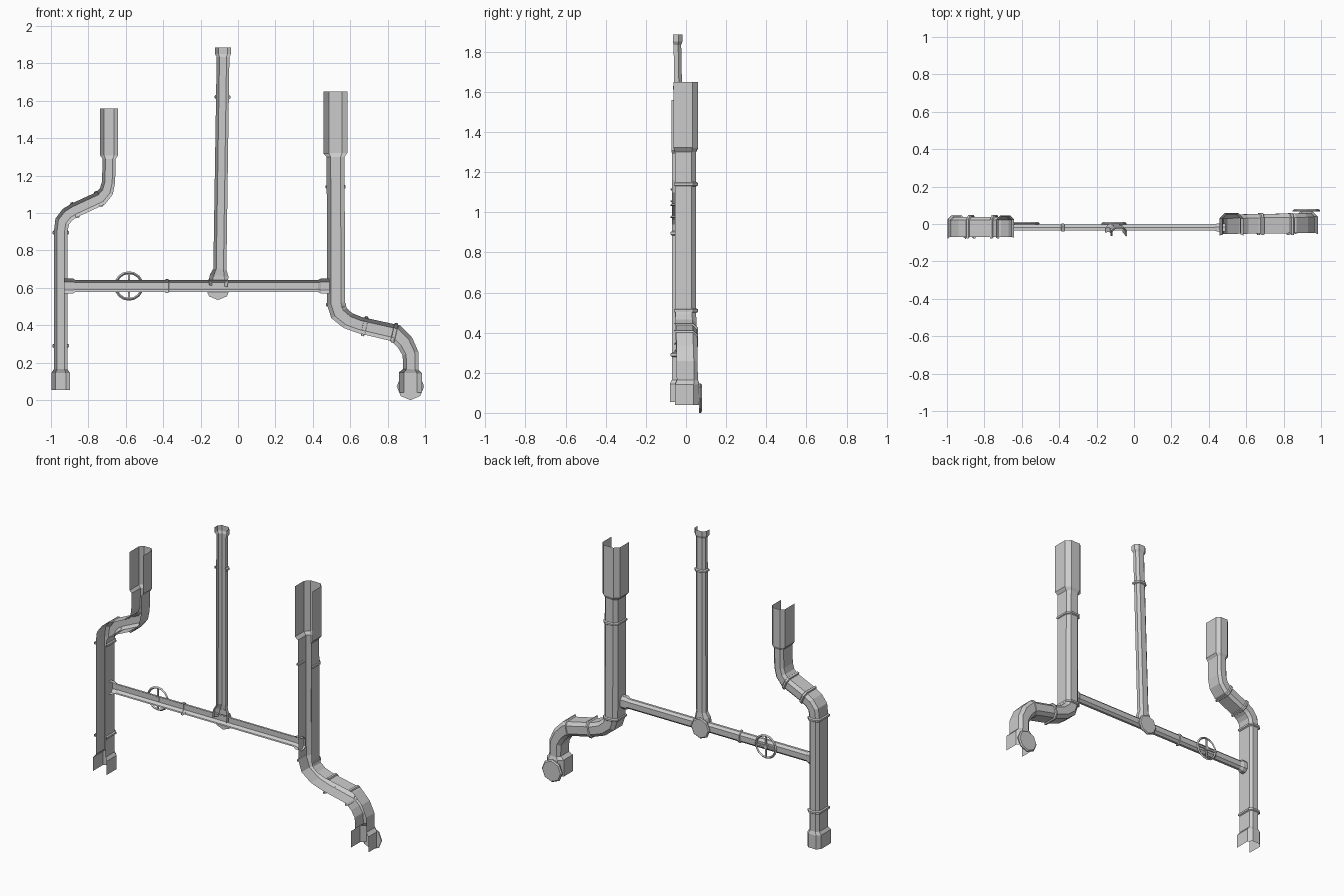
import bpy, bmesh, math
from mathutils import Vector

if "Cube" in bpy.data.objects:
    bpy.data.objects.remove(bpy.data.objects["Cube"])


def finish(name, bm):
    # outward side of every open channel faces +y
    bm.normal_update()
    me = bpy.data.meshes.new(name)
    bm.to_mesh(me)
    bm.free()
    ob = bpy.data.objects.new(name, me)
    bpy.context.collection.objects.link(ob)
    return ob


def channel(name, stations):
    """Open U-channel with chamfered back; station = (x, z, half_width, y_front, y_back)."""
    bm = bmesh.new()
    pts = [Vector((s[0], s[1])) for s in stations]
    rows = []
    for i, (x, z, w, yf, yb) in enumerate(stations):
        a = (pts[i] - pts[i - 1]).normalized() if i else (pts[1] - pts[0]).normalized()
        b = (pts[i + 1] - pts[i]).normalized() if i < len(pts) - 1 else a
        t = (a + b).normalized()
        n = Vector((-t.y, t.x)) / max(0.5, t.dot(a))
        c = min(0.45 * w, 0.5 * (yb - yf))
        prof = [(-w, yf), (-w, yb - c), (c - w, yb), (w - c, yb), (w, yb - c), (w, yf)]
        rows.append([bm.verts.new((x + n.x * u, y, z + n.y * u)) for u, y in prof])
    for r, q in zip(rows, rows[1:]):
        for k in range(5):
            bm.faces.new((r[k], r[k + 1], q[k + 1], q[k]))
    bm.normal_update()
    if sum(f.normal.y * f.calc_area() for f in bm.faces) < 0:
        bmesh.ops.reverse_faces(bm, faces=bm.faces)
    return finish(name, bm)


def ring(name, x, z, direction, w, yf, yb):
    """Raised band around a channel."""
    d = Vector(direction).normalized()
    channel(name, [(x + d.x * t, z + d.y * t, w + e, yf - e, yb + e)
                   for t, e in ((-.011, 0), (-.006, .008), (.006, .008), (.011, 0))])


def disc(name, x, z, r, y0, y1):
    """Octagonal end plate with a bevelled rim."""
    bm = bmesh.new()
    loops = []
    for rad, y in ((r, y0), (r, (y0 + y1) / 2), (r * .9, y1)):
        loops.append([bm.verts.new((x + rad * math.cos(k * math.pi / 4), y,
                                    z + rad * math.sin(k * math.pi / 4))) for k in range(8)])
    for a, b in zip(loops, loops[1:]):
        for k in range(8):
            bm.faces.new((a[k], a[k - 1], b[k - 1], b[k]))
    bm.faces.new(loops[-1])
    bm.faces.new(loops[0])
    bmesh.ops.recalc_face_normals(bm, faces=bm.faces)
    finish(name, bm)


# Left drain pipe: bottom collar, shaft, S-bend, top collar
channel("left_pipe", [
    (-.948, .055, .050, -.08, .046), (-.948, .145, .050, -.08, .046),
    (-.948, .165, .036, -.07, .038), (-.948, .900, .036, -.07, .038),
    (-.940, .955, .038, -.07, .038), (-.911, .992, .039, -.07, .038),
    (-.872, 1.016, .039, -.07, .038), (-.735, 1.079, .039, -.07, .038),
    (-.704, 1.116, .037, -.07, .038), (-.692, 1.165, .035, -.07, .038),
    (-.689, 1.290, .035, -.07, .038), (-.689, 1.308, .048, -.072, .046),
    (-.689, 1.560, .048, -.072, .046)])
for i, (x, z, d) in enumerate([(-.948, .29, (0, 1)), (-.948, .895, (0, 1)),
                               (-.872, 1.016, (.91, .41)), (-.745, 1.075, (.91, .41))]):
    ring(f"left_pipe_ring_{i + 1}", x, z, d, .037, -.069, .039)

# Right drain pipe: wide top collar, shaft, S-bend, bottom collar
channel("right_pipe", [
    (.521, 1.65, .064, -.062, .06), (.521, 1.32, .064, -.062, .06),
    (.522, 1.30, .048, -.056, .05), (.524, .516, .048, -.054, .05),
    (.540, .465, .047, -.053, .051), (.588, .425, .045, -.052, .052),
    (.652, .401, .044, -.051, .053), (.845, .357, .046, -.049, .056),
    (.893, .307, .046, -.048, .057), (.922, .249, .042, -.047, .058),
    (.924, .165, .041, -.046, .059), (.922, .145, .062, -.054, .066),
    (.922, .040, .062, -.054, .066)])
for i, (x, z, d) in enumerate([(.522, 1.14, (0, 1)), (.524, .51, (0, 1)),
                               (.677, .395, (.975, -.22)), (.836, .359, (.975, -.22))]):
    ring(f"right_pipe_ring_{i + 1}", x, z, d, .046, -.052, .052)
disc("right_pipe_plate", .922, .0735, .0735, .066, .08)

# Cross pipe with flared ends
channel("cross_pipe", [
    (-.93, .61, .041, -.040, .003), (-.885, .61, .041, -.040, .003),
    (-.868, .61, .032, -.034, -.004), (.428, .61, .032, -.034, -.004),
    (.445, .61, .041, -.040, .003), (.49, .61, .041, -.040, .003)])
ring("cross_pipe_ring", -.38, .61, (1, 0), .030, -.033, -.006)

# Thin riser, leaning slightly, with flared base and top collar
channel("riser_pipe", [
    (-.106, .61, .050, -.044, .002), (-.101, .665, .050, -.045, .002),
    (-.097, .70, .035, -.042, -.002), (-.080, 1.835, .034, -.062, -.024),
    (-.080, 1.85, .043, -.066, -.018), (-.080, 1.885, .043, -.066, -.018)])
ring("riser_ring", -.083, 1.62, (.015, 1), .034, -.058, -.020)
disc("riser_plate", -.107, .603, .068, -.002, .01)

# Valve wheel: rim, four spokes and hub
bm = bmesh.new()
C, SEG = Vector((-.583, .003, .61)), 16
prof = [(.064, 0), (.071, .007), (.079, 0), (.071, -.007)]
rim = [[bm.verts.new(C + Vector((r * math.cos(a), y, r * math.sin(a)))) for r, y in prof]
       for a in (2 * math.pi * k / SEG for k in range(SEG))]
for k in range(SEG):
    for j in range(4):
        bm.faces.new((rim[k - 1][j - 1], rim[k - 1][j], rim[k][j], rim[k][j - 1]))
bmesh.ops.recalc_face_normals(bm, faces=bm.faces)
finish("valve_wheel_rim", bm)
for k in range(4):
    a = k * math.pi / 2
    bpy.ops.mesh.primitive_cube_add(size=1, location=C + Vector((math.cos(a), 0, math.sin(a))) * .037,
                                    rotation=(0, -a, 0))
    ob = bpy.context.object
    ob.name = f"valve_wheel_spoke_{k + 1}"
    ob.scale = (.06, .007, .012)
disc("valve_wheel_hub", C.x, C.z, .016, -.006, .012)
